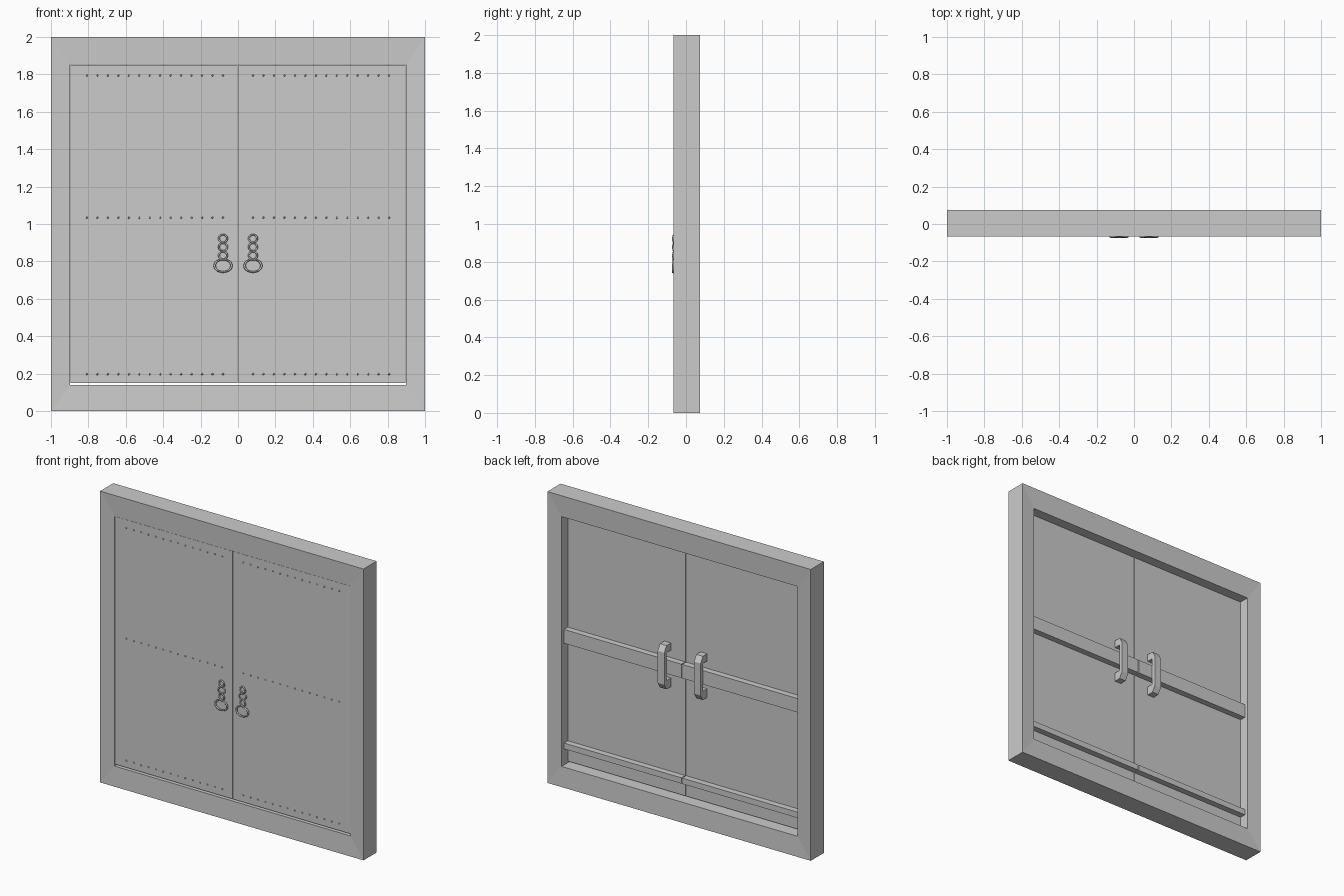
import bpy, bmesh
from math import pi, radians
from mathutils import Vector, Matrix

cube = bpy.data.objects.get("Cube")
if cube:
    bpy.data.objects.remove(cube, do_unlink=True)

grey = bpy.data.materials.new("plain_grey")
grey.use_nodes = True
colour = (0.6, 0.6, 0.6, 1)
grey.diffuse_color = colour
grey.node_tree.nodes["Principled BSDF"].inputs["Base Color"].default_value = colour

FRONT, BACK = -0.067, 0.075
DOOR_FRONT, DOOR_BACK = -0.057, 0.003


def finish(name, bm):
    bmesh.ops.recalc_face_normals(bm, faces=bm.faces)
    mesh = bpy.data.meshes.new(name)
    bm.to_mesh(mesh)
    bm.free()
    mesh.materials.append(grey)
    obj = bpy.data.objects.new(name, mesh)
    bpy.context.collection.objects.link(obj)
    return obj


def box(name, x0, x1, y0, y1, z0, z1):
    bm = bmesh.new()
    size = Vector((x1 - x0, y1 - y0, z1 - z0))
    centre = Vector((x0 + x1, y0 + y1, z0 + z1)) / 2
    bmesh.ops.create_cube(bm, size=1, matrix=Matrix.Translation(centre) @ Matrix.Diagonal(size).to_4x4())
    return finish(name, bm)


def extrude_x(name, profile, x, width):
    """Extrude a (y, z) outline along x."""
    bm = bmesh.new()
    face = bm.faces.new([bm.verts.new((x - width / 2, y, z)) for y, z in profile])
    moved = bmesh.ops.extrude_face_region(bm, geom=[face])["geom"]
    verts = [v for v in moved if isinstance(v, bmesh.types.BMVert)]
    bmesh.ops.translate(bm, verts=verts, vec=(width, 0, 0))
    return finish(name, bm)


def ring(name, location, major, minor, tall, tilt):
    bpy.ops.mesh.primitive_torus_add(
        major_radius=major, minor_radius=minor, major_segments=24, minor_segments=8,
        location=location, rotation=(pi / 2, 0, tilt))
    obj = bpy.context.object
    obj.name = name
    obj.scale = (1, tall, 1)
    obj.data.materials.append(grey)
    bpy.ops.object.shade_smooth_by_angle(angle=radians(60))


# Mitred surround whose faces slope very slightly towards the opening
def rectangle(bm, x, y, z0, z1):
    return [bm.verts.new(p) for p in ((-x, y, z0), (x, y, z0), (x, y, z1), (-x, y, z1))]


bm = bmesh.new()
slope = 0.006
loops = [rectangle(bm, 1, FRONT, 0, 2),
         rectangle(bm, 0.897, FRONT + slope, 0.138, 1.853),
         rectangle(bm, 0.897, BACK - slope, 0.138, 1.853),
         rectangle(bm, 1, BACK, 0, 2)]
for n, loop in enumerate(loops):
    following = loops[(n + 1) % 4]
    for i in range(4):
        j = (i + 1) % 4
        bm.faces.new((loop[i], loop[j], following[j], following[i]))
finish("door_frame", bm)

# Outline of the staple that holds the locking bar
staple = [(DOOR_BACK, 0.87), (0.05, 0.87), (0.074, 0.91), (0.074, 1.13), (0.05, 1.17),
          (DOOR_BACK, 1.17), (DOOR_BACK, 1.12), (0.048, 1.12), (0.048, 0.93), (DOOR_BACK, 0.93)]

for side, label in ((-1, "right"), (1, "left")):
    # Door leaf and the bars on its back
    near, far = sorted((side * 0.003, side * 0.895))
    box(label + "_door", near, far, DOOR_FRONT, DOOR_BACK, 0.15, 1.85)
    box(label + "_locking_bar", near, far, DOOR_BACK, 0.045, 0.975, 1.07)
    box(label + "_lower_bar", near, far, DOOR_BACK, 0.045, 0.25, 0.29)
    extrude_x(label + "_bar_staple", staple, side * 0.138, 0.05)

    # Three rows of small nail heads
    bm = bmesh.new()
    for z in (0.197, 1.034, 1.794):
        for i in range(14):
            place = Matrix.Translation((side * (0.08 + i * 0.056), DOOR_FRONT, z))
            bmesh.ops.create_icosphere(bm, subdivisions=1, radius=0.006, matrix=place)
    finish(label + "_nail_heads", bm)

    # Chain links and pull ring
    x = side * 0.08
    for i, z in enumerate((0.922, 0.877, 0.832)):
        ring(f"{label}_chain_link_{i + 1}", (x, -0.063, z), 0.023, 0.005, 0.9,
             radians(14 if i % 2 else -14))
    ring(label + "_pull_ring", (x, -0.068, 0.777), 0.045, 0.006, 0.75, 0)
